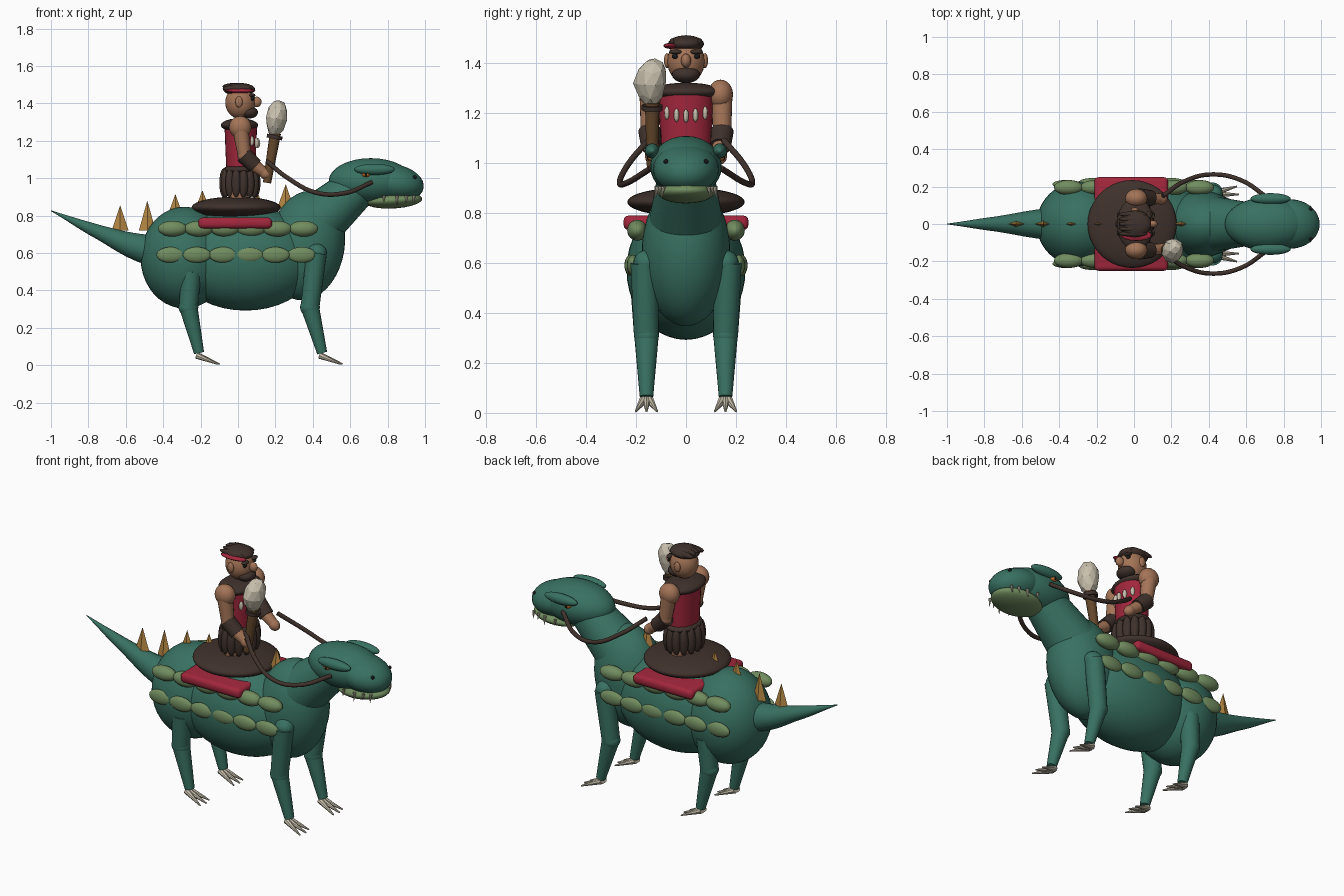
import bpy, bmesh, math, random
from mathutils import Vector

if "Cube" in bpy.data.objects:
    bpy.data.objects.remove(bpy.data.objects["Cube"])

random.seed(4)


def material(name, rgb):
    m = bpy.data.materials.new(name)
    m.diffuse_color = (*rgb, 1)
    m.use_nodes = True
    m.node_tree.nodes["Principled BSDF"].inputs["Base Color"].default_value = m.diffuse_color
    return m


GREEN = material("hide_green", (0.04, 0.165, 0.12))
PALE = material("pale_green", (0.165, 0.265, 0.115))
RED = material("cloth_red", (0.36, 0.02, 0.045))
BROWN = material("dark_leather", (0.05, 0.031, 0.025))
SKIN = material("skin", (0.37, 0.175, 0.095))
HORN = material("horn_ochre", (0.45, 0.24, 0.055))
BONE = material("bone", (0.58, 0.53, 0.42))
WOOD = material("wood", (0.13, 0.065, 0.025))
BLACK = material("black", (0.01, 0.01, 0.01))
EYE = material("eye_orange", (0.55, 0.16, 0.02))


def finish(bm, name, mat, smooth=True):
    me = bpy.data.meshes.new(name)
    bmesh.ops.recalc_face_normals(bm, faces=bm.faces)
    bm.to_mesh(me)
    bm.free()
    me.materials.append(mat)
    ob = bpy.data.objects.new(name, me)
    bpy.context.collection.objects.link(ob)
    if smooth:
        bpy.context.view_layer.objects.active = ob
        ob.select_set(True)
        bpy.ops.object.shade_smooth_by_angle(angle=math.radians(40))
        ob.select_set(False)
    return ob


def ball(name, mat, loc, radii, tilt=0, seg=24):
    """Ellipsoid, tilt in degrees about the y axis."""
    bm = bmesh.new()
    bmesh.ops.create_uvsphere(bm, u_segments=seg, v_segments=seg // 2, radius=1)
    ob = finish(bm, name, mat)
    ob.location, ob.scale = loc, radii
    ob.rotation_euler.y = math.radians(tilt)
    return ob


def limb(name, mat, a, b, ra, rb, seg=16):
    """Tapered cylinder from a to b."""
    a, b = Vector(a), Vector(b)
    bm = bmesh.new()
    bmesh.ops.create_cone(bm, cap_ends=True, segments=seg, radius1=ra, radius2=rb, depth=(b - a).length)
    ob = finish(bm, name, mat)
    ob.location = (a + b) / 2
    ob.rotation_mode = 'QUATERNION'
    ob.rotation_quaternion = (b - a).to_track_quat('Z', 'Y')
    return ob


def tube(name, mat, pts, radii):
    """Smooth tube through points with a radius at each."""
    cu = bpy.data.curves.new(name, 'CURVE')
    cu.dimensions = '3D'
    cu.bevel_depth, cu.bevel_resolution, cu.resolution_u = 1, 5, 8
    cu.use_fill_caps = True
    sp = cu.splines.new('BEZIER')
    sp.bezier_points.add(len(pts) - 1)
    for p, co, r in zip(sp.bezier_points, pts, radii):
        p.co, p.radius = co, r
        p.handle_left_type = p.handle_right_type = 'AUTO'
    cu.materials.append(mat)
    ob = bpy.data.objects.new(name, cu)
    bpy.context.collection.objects.link(ob)
    bpy.context.view_layer.objects.active = ob
    ob.select_set(True)
    bpy.ops.object.convert(target='MESH')
    bpy.context.object.select_set(False)


# --- beast: trunk, neck, tail
ball("belly", GREEN, (0.04, 0, 0.572), (0.39, 0.238, 0.28), seg=40)
ball("hips", GREEN, (-0.285, 0, 0.575), (0.236, 0.228, 0.272), seg=40)
ball("chest", GREEN, (0.365, 0, 0.64), (0.205, 0.177, 0.295), 9, seg=40)
limb("neck", GREEN, (0.44, 0, 0.78), (0.68, 0, 0.99), 0.145, 0.105, 32)
tube("tail", GREEN, [(-0.34, 0, 0.595), (-0.52, 0, 0.627), (-0.74, 0, 0.71), (-1, 0, 0.826)],
     [0.105, 0.077, 0.04, 0.002])

# --- beast: head
ball("skull", GREEN, (0.71, 0, 0.985), (0.225, 0.143, 0.122), seg=32)
ball("snout", GREEN, (0.835, 0, 0.975), (0.16, 0.132, 0.098), 10, seg=32)
ball("lower_jaw", PALE, (0.83, 0, 0.882), (0.155, 0.115, 0.044), -3, seg=32)
for s in (-1, 1):
    ball("brow_ridge", GREEN, (0.73, s * 0.135, 1.047), (0.108, 0.03, 0.03))
    ball("beast_eye", EYE, (0.685, s * 0.137, 1.02), (0.022, 0.016, 0.014))
    ball("beast_pupil", BLACK, (0.685, s * 0.15, 1.02), (0.006, 0.006, 0.011), seg=12)
    ball("nostril", BLACK, (0.945, s * 0.08, 1.005), (0.01, 0.01, 0.01), seg=12)
    for x, y, drop in ((0.78, 0.117, 0.035), (0.85, 0.115, 0.05), (0.9, 0.103, 0.035), (0.94, 0.09, 0.045)):
        limb("tooth", BONE, (x, s * y, 0.905), (x, s * (y + 0.008), 0.905 - drop), 0.009, 0.001, 8)

# --- back spikes, thin plates from tail to neck
for x, base, tip in ((-0.63, 0.72, 0.855), (-0.485, 0.72, 0.88), (-0.335, 0.79, 0.915), (-0.19, 0.82, 0.935),
                     (-0.04, 0.82, 0.92), (0.105, 0.82, 0.92), (0.255, 0.84, 0.968)):
    bm = bmesh.new()
    bmesh.ops.create_cone(bm, cap_ends=True, segments=4, radius1=0.045, radius2=0, depth=tip - base)
    spike = finish(bm, "back_spike", HORN, False)
    spike.location, spike.scale = (x, 0, (base + tip) / 2), (1, 0.35, 1)

# --- side scutes
for s in (-1, 1):
    for i in range(6):
        x = -0.36 + i * 0.14
        ball("upper_scute", PALE, (x + 0.01, s * 0.195, 0.73), (0.078, 0.04, 0.042))
        inward = 0.01 if i in (0, 5) else 0
        ball("lower_scute", PALE, (x, s * (0.222 - inward), 0.59), (0.076, 0.024, 0.042))

# --- legs and clawed feet
for s in (-1, 1):
    y = s * 0.158
    for label, hip, knee, ankle in (("front", (0.42, 0.60), (0.385, 0.31), (0.45, 0.065)),
                                    ("rear", (-0.25, 0.50), (-0.265, 0.31), (-0.208, 0.065))):
        limb(label + "_thigh", GREEN, (hip[0], s * 0.167, hip[1]), (knee[0], y, knee[1]), 0.055, 0.05, 20)
        ball(label + "_thigh_top", GREEN, (hip[0], s * 0.16, hip[1]), (0.055, 0.05, 0.05))
        ball(label + "_knee", GREEN, (knee[0], y, knee[1]), (0.053, 0.05, 0.05))
        limb(label + "_shin", GREEN, (knee[0], y, knee[1]), (ankle[0], y, ankle[1]), 0.049, 0.027, 20)
        for k in (-1, 0, 1):
            limb(label + "_claw", BONE, (ankle[0] - 0.012, y + k * 0.012, 0.052),
                 (ankle[0] + (0.11 if k == 0 else 0.1), y + k * 0.043, 0.006), 0.018, 0.004, 8)

# --- saddle and blanket
bm = bmesh.new()
bmesh.ops.create_cube(bm, size=1)
bmesh.ops.scale(bm, vec=(0.395, 0.5, 0.058), verts=bm.verts)
bmesh.ops.bevel(bm, geom=bm.edges[:], offset=0.022, segments=3, affect='EDGES', profile=0.5)
finish(bm, "blanket", RED).location = (-0.015, 0, 0.76)
ball("saddle", BROWN, (-0.01, 0, 0.843), (0.238, 0.235, 0.058), seg=40)

# --- reins
for s in (-1, 1):
    tube("rein", BROWN, [(0.155, s * 0.15, 1.09), (0.27, s * 0.228, 0.998), (0.42, s * 0.265, 0.922),
                         (0.57, s * 0.235, 0.92), (0.715, s * 0.14, 0.978)], [0.012] * 5)

# --- rider: body
limb("tunic", RED, (0.015, 0, 1.02), (0.015, 0, 1.28), 0.098, 0.112, 28).scale = (0.78, 1, 1)
bpy.context.view_layer.update()
ball("belt", BROWN, (0.015, 0, 1.045), (0.095, 0.12, 0.03))
ball("fur_collar", BROWN, (0.008, 0, 1.283), (0.1, 0.14, 0.037))
limb("skirt_core", BROWN, (0.01, 0, 0.93), (0.01, 0, 1.05), 0.08, 0.08)
for i in range(14):
    a = i * math.tau / 14
    ball("skirt_strip", BROWN, (0.01 + 0.085 * math.cos(a), 0.105 * math.sin(a), 0.975),
         (0.026, 0.026, 0.08), seg=14)
for s in (-1, 1):
    limb("rider_leg", SKIN, (0.0, s * 0.06, 0.86), (0.0, s * 0.06, 1.0), 0.05, 0.05)
for i in range(-2, 3):
    ball("necklace_fang", BONE, (0.105 - 0.008 * i * i, i * 0.038, 1.187 + 0.003 * i * i),
         (0.014, 0.011, 0.027), seg=12)

# --- rider: arms
for s in (-1, 1):
    ball("shoulder", SKIN, (0.012, s * 0.138, 1.272), (0.06, 0.05, 0.06))
    limb("upper_arm", SKIN, (0.012, s * 0.142, 1.27), (0.035, s * 0.145, 1.12), 0.044, 0.036)
    ball("elbow", SKIN, (0.035, s * 0.145, 1.12), (0.038, 0.037, 0.038))
    limb("bracer", BROWN, (0.03, s * 0.145, 1.125), (0.092, s * 0.138, 1.065), 0.046, 0.042)
    limb("forearm", SKIN, (0.085, s * 0.138, 1.07), (0.14, s * 0.134, 1.03), 0.034, 0.028)
    ball("hand", SKIN, (0.145, s * 0.134, 1.025), (0.036, 0.03, 0.03), 40)

# --- rider: head
ball("rider_head", SKIN, (0.012, 0, 1.405), (0.08, 0.075, 0.088), seg=28)
ball("nose", SKIN, (0.1, 0, 1.408), (0.026, 0.02, 0.028))
ball("beard", BROWN, (0.055, 0, 1.352), (0.052, 0.056, 0.034))
ball("hair_cap", BROWN, (0.006, 0, 1.475), (0.086, 0.072, 0.034))
for i in range(-2, 3):
    ball("hair_lock", BROWN, (-0.005, i * 0.026, 1.492 - 0.003 * i * i), (0.078, 0.015, 0.018), seg=16)
ball("headband", RED, (0.012, -0.06, 1.467), (0.082, 0.03, 0.012))
for s in (-1, 1):
    ball("ear", SKIN, (0.005, s * 0.076, 1.408), (0.02, 0.012, 0.03), seg=16)
    ball("eyebrow", BROWN, (0.077, s * 0.042, 1.443), (0.016, 0.026, 0.01), seg=16)
    ball("rider_eye", BLACK, (0.077, s * 0.044, 1.425), (0.01, 0.013, 0.01), seg=12)

# --- club
limb("club_handle", WOOD, (0.155, -0.135, 0.975), (0.2, -0.135, 1.24), 0.022, 0.03, 14)
limb("club_binding", BROWN, (0.194, -0.135, 1.21), (0.198, -0.135, 1.23), 0.042, 0.042)
bm = bmesh.new()
bmesh.ops.create_icosphere(bm, subdivisions=2, radius=1)
for v in bm.verts:
    v.co *= random.uniform(0.93, 1.06)
    taper = 0.8 + 0.2 * min(1, v.co.z + 1)
    v.co.x, v.co.y = v.co.x * taper, v.co.y * taper
    v.co.y += 0.3 * max(0, v.co.z)
stone = finish(bm, "club_stone", BONE, False)
stone.location, stone.scale = (0.205, -0.143, 1.318), (0.058, 0.066, 0.103)
stone.rotation_euler.y = math.radians(8)
